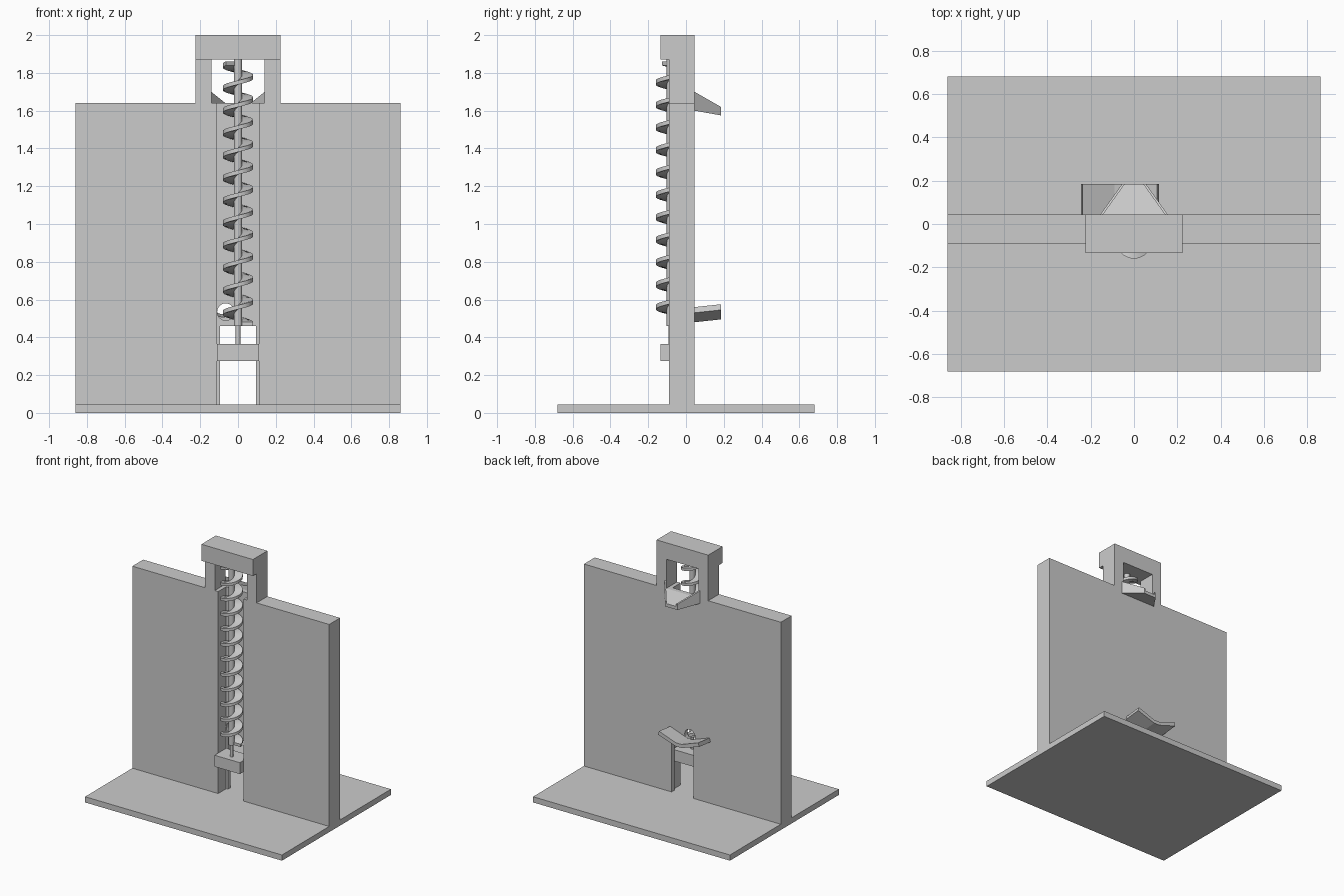
import bpy
import bmesh
import math

cube = bpy.data.objects.get("Cube")
if cube:
    bpy.data.objects.remove(cube, do_unlink=True)

# Single grey plastic material
grey = bpy.data.materials.new("plain grey")
grey.use_nodes = True
grey.diffuse_color = (0.6, 0.6, 0.6, 1)
grey.node_tree.nodes["Principled BSDF"].inputs["Base Color"].default_value = (0.6, 0.6, 0.6, 1)


def make_object(name, bm):
    bmesh.ops.recalc_face_normals(bm, faces=bm.faces)
    mesh = bpy.data.meshes.new(name)
    bm.to_mesh(mesh)
    bm.free()
    mesh.materials.append(grey)
    obj = bpy.data.objects.new(name, mesh)
    bpy.context.collection.objects.link(obj)
    return obj


def loft(name, loops, closed_ends=True):
    """Skin a run of equally sized point loops and cap both ends."""
    bm = bmesh.new()
    rings = [[bm.verts.new(p) for p in loop] for loop in loops]
    n = len(rings[0])
    for a, b in zip(rings, rings[1:]):
        for i in range(n):
            j = (i + 1) % n
            bm.faces.new((a[i], a[j], b[j], b[i]))
    bm.faces.new(rings[0])
    bm.faces.new(rings[-1])
    return make_object(name, bm)


def box(name, x0, x1, y0, y1, z0, z1):
    corners = [(x0, y0), (x1, y0), (x1, y1), (x0, y1)]
    return loft(name, [[(x, y, z) for x, y in corners] for z in (z0, z1)])


def extrude_y(name, profile, y0, y1, lift=0):
    """Extrude an x-z profile along y, raising the far end by lift."""
    return loft(name, [[(x, y0, z) for x, z in profile],
                       [(x, y1, z + lift) for x, z in profile]])


def cylinder(name, r, x, y, z0, z1, sides=32):
    angles = [2 * math.pi * i / sides for i in range(sides)]
    return loft(name, [[(x + r * math.cos(a), y + r * math.sin(a), z) for a in angles]
                       for z in (z0, z1)])


def activate(obj):
    bpy.ops.object.select_all(action="DESELECT")
    obj.select_set(True)
    bpy.context.view_layer.objects.active = obj


def smooth(obj):
    activate(obj)
    bpy.ops.object.shade_smooth_by_angle(angle=math.radians(35))


def cut(obj, cutter):
    cutter.hide_render = True
    mod = obj.modifiers.new("cut", "BOOLEAN")
    mod.operation = "DIFFERENCE"
    mod.solver = "EXACT"
    mod.object = cutter
    activate(obj)
    bpy.ops.object.modifier_apply(modifier=mod.name)
    bpy.data.objects.remove(cutter, do_unlink=True)


FRONT, BACK, LEDGE = -0.09, 0.045, 1.64
SCREW_Y = -0.08
HOLE_X = -0.065

# Base and wall with an open-topped tower
box("base_plate", -0.86, 0.86, -0.68, 0.68, 0, 0.045)
half = [(0.86, 0.045), (0.86, LEDGE), (0.225, LEDGE), (0.225, 1.87), (0.14, 1.87), (0.14, LEDGE)]
wall = extrude_y("wall", half + [(-x, z) for x, z in reversed(half)], FRONT, BACK)

# Screw channel, bottom opening and ball return hole
cut(wall, box("channel_cutter", -0.11, 0.11, -0.2, 0.01, 0, 1.8))
cut(wall, box("opening_cutter", -0.095, 0.095, -0.2, 0.2, 0, 0.46))
ring = [2 * math.pi * i / 32 for i in range(32)]
cut(wall, extrude_y("hole_cutter",
                    [(HOLE_X + 0.045 * math.cos(a), 0.535 + 0.045 * math.sin(a)) for a in ring],
                    -0.05, 0.1))
smooth(wall)

# Top bearing bar and lower bearing block
box("top_bar", -0.225, 0.225, -0.135, BACK, 1.87, 2)
box("bearing_block", -0.11, 0.11, -0.135, 0.01, 0.275, 0.365)

# Lift screw: shaft, pin and right-handed blade
smooth(cylinder("screw_shaft", 0.022, 0, SCREW_Y, 0.46, 1.87))
smooth(cylinder("screw_pin", 0.012, 0, SCREW_Y, 0.36, 0.46))
steps, turns, pitch = 40, 11.6, 0.119
loops = []
for i in range(int(turns * steps) + 1):
    a = 2 * math.pi * i / steps
    z = 0.47 + pitch * i / steps
    loops.append([(r * math.cos(a), SCREW_Y + r * math.sin(a), z + h)
                  for r, h in ((0.018, -0.011), (0.08, -0.011), (0.08, 0.011), (0.018, 0.011))])
smooth(loft("screw_blade", loops))

# Upper funnel: sloping floor and two converging sides
floor = [(-0.155, BACK), (0.155, BACK), (0.055, 0.185), (-0.055, 0.185)]
loft("funnel_floor", [[(x, y, z) for (x, y), z in zip(floor, heights)]
                      for heights in ((1.6, 1.6, 1.575, 1.575), (1.64, 1.64, 1.6, 1.6))])
for side, label in ((1, "left"), (-1, "right")):
    loft("funnel_side_" + label,
         [[(side * (x - t), y, z) for x, y, z in
           ((0.155, BACK, 1.6), (0.155, BACK, 1.7), (0.055, 0.185, 1.62), (0.055, 0.185, 1.575))]
          for t in (0, 0.013)])

# Lower catch chute: shallow V leaning toward the return hole
arm = [(0.025, 0.48), (0.18, 0.53), (0.172, 0.56), (0.025, 0.508)]
right = [(HOLE_X + x, z) for x, z in arm]
left = [(HOLE_X - x, z) for x, z in reversed(arm)]
extrude_y("catch_chute", right + left, BACK, 0.185, 0.015)
